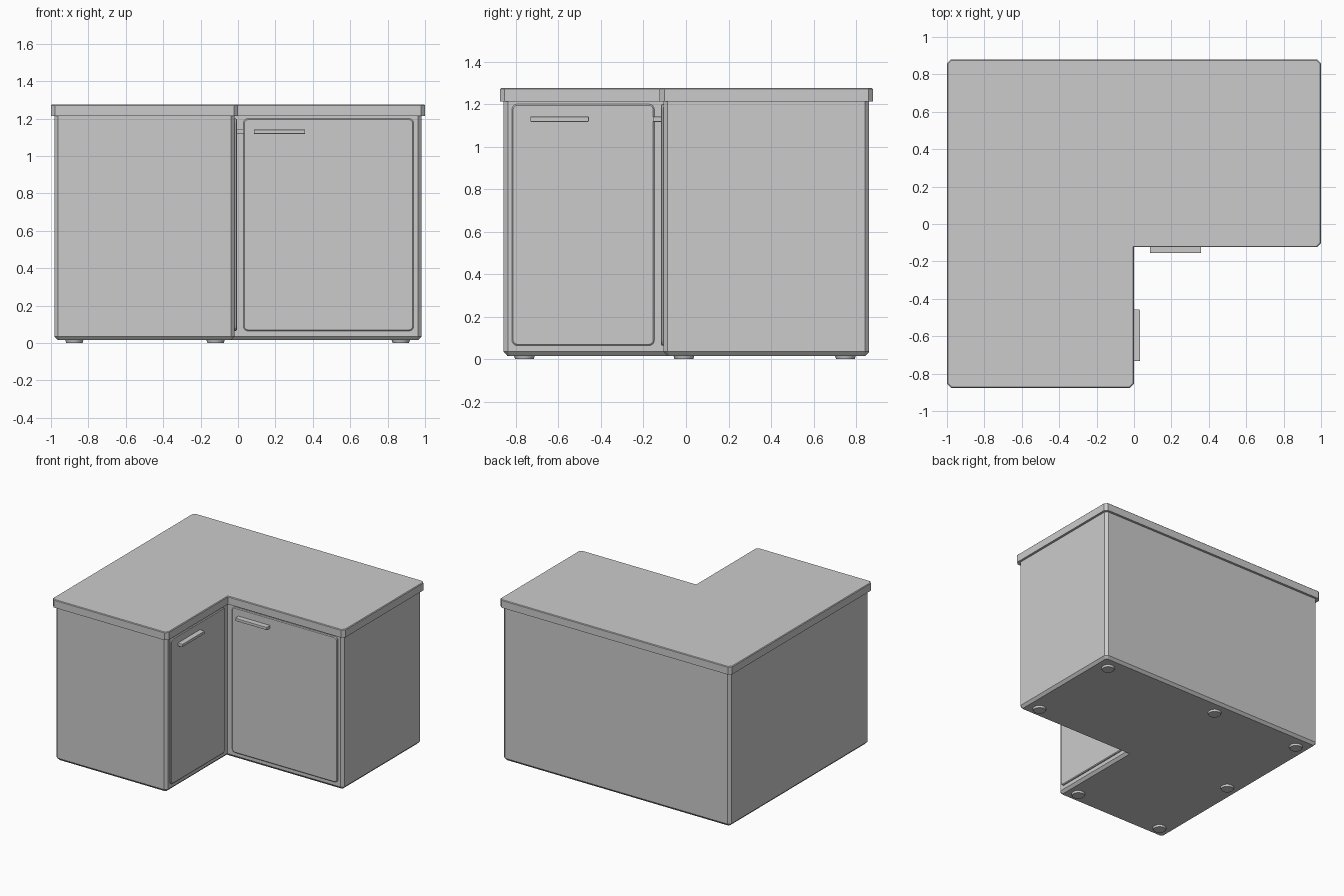
import bpy, bmesh, math
from mathutils import Matrix

if "Cube" in bpy.data.objects:
    bpy.data.objects.remove(bpy.data.objects["Cube"])


def finish(bm, name):
    bmesh.ops.recalc_face_normals(bm, faces=bm.faces)
    me = bpy.data.meshes.new(name)
    bm.to_mesh(me)
    bm.free()
    ob = bpy.data.objects.new(name, me)
    bpy.context.collection.objects.link(ob)
    return ob


def l_outline(d, c):
    """L-shaped plan inset by d, outer corners cut by c, inner corner sharp."""
    x0, x1, y0, y1 = -1 + d, 1 - d, -0.876 + d, 0.88 - d
    xi, yi = -d, -0.124 + d
    return [(x0 + c, y0), (xi - c, y0), (xi, y0 + c), (xi, yi),
            (x1 - c, yi), (x1, yi + c), (x1, y1 - c), (x1 - c, y1),
            (x0 + c, y1), (x0, y1 - c), (x0, y0 + c)]


def l_solid(name, rings):
    """Stack L outlines given as (z, inset, corner cut)."""
    bm = bmesh.new()
    loops = [[bm.verts.new((x, y, z)) for x, y in l_outline(d, c)]
             for z, d, c in rings]
    for a, b in zip(loops, loops[1:]):
        for i in range(len(a)):
            j = (i + 1) % len(a)
            bm.faces.new((a[i], a[j], b[j], b[i]))
    bm.faces.new(loops[0])
    bm.faces.new(loops[-1])
    return finish(bm, name)


def slab(name, origin, turn, w, h, radius, rings):
    """Rounded panel; local x is width, y is up, rings are (outward, inset)."""
    bm = bmesh.new()
    loops = []
    for out, inset in rings:
        r, ring = max(radius - inset, 0.002), []
        for k, (sx, sz) in enumerate(((1, 1), (-1, 1), (-1, -1), (1, -1))):
            for s in range(5):
                a = math.radians(90 * k + 22.5 * s)
                ring.append(bm.verts.new((sx * (w / 2 - inset - r) + r * math.cos(a), -out,
                                          sz * (h / 2 - inset - r) + r * math.sin(a))))
        loops.append(ring)
    for a, b in zip(loops, loops[1:]):
        for i in range(len(a)):
            j = (i + 1) % len(a)
            bm.faces.new((a[i], a[j], b[j], b[i]))
    bm.faces.new(loops[0])
    bm.faces.new(loops[-1])
    bm.transform(Matrix.Translation(origin) @ Matrix.Rotation(turn, 4, 'Z'))
    return finish(bm, name)


# Cabinet carcass with chamfered base, and overhanging worktop
l_solid("cabinet_body", [(0.015, 0.036, 0.012), (0.035, 0.018, 0.02), (1.215, 0.018, 0.02)])
l_solid("worktop", [(1.213, 0, 0.022), (1.27, 0, 0.022), (1.275, 0.005, 0.02)])

# Doors on the two inner faces
door = [(-0.005, 0), (0.007, 0), (0.012, 0.006)]
slab("front_door", (0.484, -0.106, 0.632), 0, 0.91, 1.136, 0.025, door)
slab("side_door", (-0.018, -0.484, 0.632), math.pi / 2, 0.67, 1.136, 0.025, door)

# Bar handles
bar = [(0.0, 0), (0.047, 0), (0.05, 0.002)]
slab("front_handle", (0.222, -0.106, 1.129), 0, 0.275, 0.024, 0.003, bar)
slab("side_handle", (-0.018, -0.595, 1.129), math.pi / 2, 0.275, 0.024, 0.003, bar)

# Round feet
spots = [(-0.875, -0.76), (-0.12, -0.76), (-0.875, -0.01), (0.87, -0.01),
         (-0.875, 0.75), (-0.12, 0.75), (0.87, 0.75)]
for n, (x, y) in enumerate(spots, 1):
    bm = bmesh.new()
    bmesh.ops.create_cone(bm, cap_ends=True, segments=20, radius1=0.044, radius2=0.05,
                          depth=0.02, matrix=Matrix.Translation((x, y, 0.01)))
    finish(bm, f"foot_{n}")
